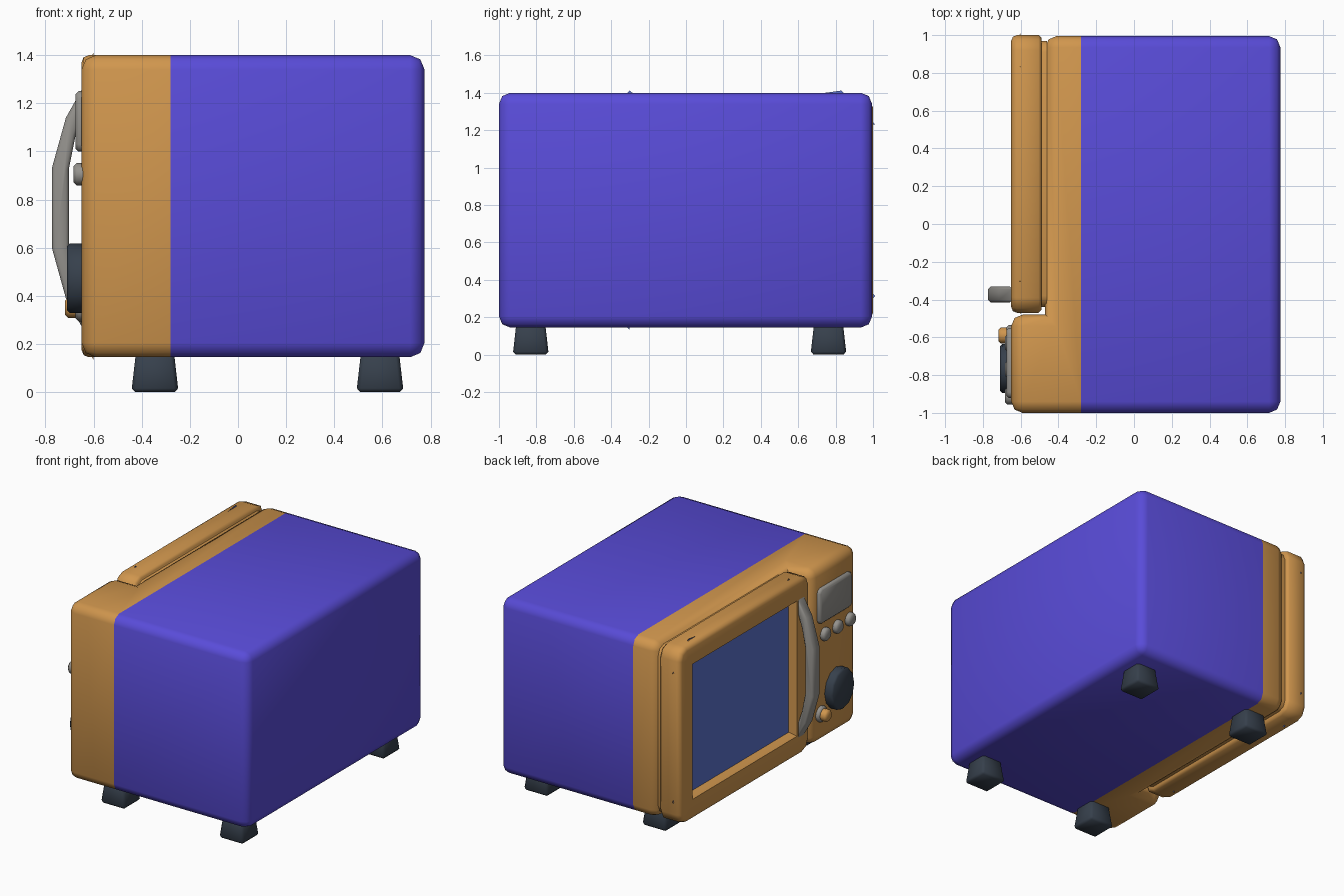
import bpy, bmesh, math
from mathutils import Matrix, Vector

if "Cube" in bpy.data.objects:
    bpy.data.objects.remove(bpy.data.objects["Cube"])


def material(name, rgb):
    m = bpy.data.materials.new(name)
    m.diffuse_color = (*rgb, 1)
    m.use_nodes = True
    m.node_tree.nodes["Principled BSDF"].inputs["Base Color"].default_value = m.diffuse_color
    return m


PURPLE = material("purple", (0.10, 0.072, 0.69))
ORANGE = material("orange", (0.63, 0.305, 0.075))
DARK = material("dark slate", (0.037, 0.051, 0.072))
GREY = material("grey", (0.30, 0.29, 0.27))
BLUE = material("glass blue", (0.105, 0.17, 0.60))


def finish(name, bm, *mats):
    bmesh.ops.recalc_face_normals(bm, faces=bm.faces[:])
    me = bpy.data.meshes.new(name)
    bm.to_mesh(me)
    bm.free()
    ob = bpy.data.objects.new(name, me)
    bpy.context.collection.objects.link(ob)
    for m in mats:
        me.materials.append(m)
    bpy.ops.object.select_all(action='DESELECT')
    ob.select_set(True)
    bpy.context.view_layer.objects.active = ob
    bpy.ops.object.shade_smooth_by_angle(angle=math.radians(50))
    return ob


def bevel(bm, edges, size, segs=2):
    bmesh.ops.bevel(bm, geom=list(edges), offset=size, segments=segs,
                    profile=0.5, affect='EDGES', clamp_overlap=True)


def box(x0, x1, y0, y1, z0, z1):
    bm = bmesh.new()
    bmesh.ops.create_cube(bm, size=1)
    for v in bm.verts:
        v.co = Vector(((x0 + x1) / 2 + v.co.x * (x1 - x0),
                       (y0 + y1) / 2 + v.co.y * (y1 - y0),
                       (z0 + z1) / 2 + v.co.z * (z1 - z0)))
    return bm


def prism(points, along):
    """Extrude a closed outline of 3D points along a vector."""
    bm = bmesh.new()
    f = bm.faces.new([bm.verts.new(p) for p in points])
    r = bmesh.ops.extrude_face_region(bm, geom=[f])
    bmesh.ops.translate(bm, vec=along, verts=[g for g in r["geom"] if isinstance(g, bmesh.types.BMVert)])
    bmesh.ops.recalc_face_normals(bm, faces=bm.faces[:])
    return bm


def along_x(e):
    d = e.verts[0].co - e.verts[1].co
    return abs(d.x) > 0.9 * d.length


def at_x(bm, x):
    return [e for e in bm.edges if all(abs(v.co.x - x) < 1e-4 for v in e.verts)]


def dial(name, x0, x1, y, z, r, mat, sides=12, edge=0.012, ysc=1.0):
    """Round control whose axis points out of the front panel."""
    bm = bmesh.new()
    bmesh.ops.create_cone(bm, cap_ends=True, segments=sides, radius1=r, radius2=r, depth=x1 - x0,
                          matrix=Matrix.Translation(((x0 + x1) / 2, y, z)) @ Matrix.Diagonal((1, ysc, 1, 1))
                          @ Matrix.Rotation(math.pi / 2, 4, 'Y'))
    bevel(bm, at_x(bm, x0), edge, 1)
    return finish(name, bm, mat)


# Casing: L-shaped plan, rounded, split in colour at x = -0.28
plan = [(0.775, -1), (0.775, 0.995), (-0.47, 0.995), (-0.47, -0.48), (-0.65, -0.48), (-0.65, -1)]
bm = prism([(x, y, 0.145) for x, y in plan], Vector((0, 0, 1.255)))
bevel(bm, [e for e in bm.edges if e.is_convex], 0.06)
bmesh.ops.bisect_plane(bm, geom=bm.verts[:] + bm.edges[:] + bm.faces[:],
                       plane_co=(-0.28, 0, 0), plane_no=(1, 0, 0))
for f in bm.faces:
    f.material_index = int(f.calc_center_median().x < -0.28)
finish("casing", bm, PURPLE, ORANGE)

# Door: rounded slab with a recessed window
bm = box(-0.65, -0.49, -0.47, 1.0, 0.145, 1.4)
bevel(bm, [e for e in bm.edges if along_x(e)], 0.08)
bevel(bm, at_x(bm, -0.65), 0.03)
bevel(bm, at_x(bm, -0.49), 0.015, 1)
bm.normal_update()
front = max((f for f in bm.faces if f.normal.x < -0.99), key=lambda f: f.calc_area())
bmesh.ops.inset_region(bm, faces=[front], thickness=0.115, use_even_offset=True)
bmesh.ops.inset_region(bm, faces=[front], thickness=0.012, depth=-0.02, use_even_offset=True)
bmesh.ops.inset_region(bm, faces=[front], thickness=0.012, depth=-0.03, use_even_offset=True)
front.material_index = 1
finish("door", bm, ORANGE, BLUE)

# Seal plate joining door and casing
bm = box(-0.50, -0.46, -0.44, 0.97, 0.175, 1.37)
bevel(bm, [e for e in bm.edges if along_x(e)], 0.06)
finish("door_seal", bm, ORANGE)

# Bowed handle
half_outer = [(-0.772, 0.17), (-0.715, 0.375), (-0.645, 0.50)]
half_inner = [(-0.645, 0.39), (-0.675, 0.30), (-0.703, 0.16)]
up = half_outer + half_inner
outline = up + [(x, -d) for x, d in reversed(up)]
bm = prism([(x, -0.415, 0.765 + d) for x, d in outline], Vector((0, 0.083, 0)))
bevel(bm, [e for e in bm.edges if all(f.normal.length > 0 for f in e.link_faces)
           and any(abs(f.normal.y) > 0.9 for f in e.link_faces)], 0.012, 1)
finish("handle", bm, GREY)

# Display plate
bm = box(-0.675, -0.64, -0.92, -0.55, 1.0, 1.25)
bevel(bm, [e for e in bm.edges if along_x(e)], 0.03)
bevel(bm, at_x(bm, -0.675), 0.012, 1)
finish("display", bm, GREY)

# Row of buttons, knob and start button
for i in range(3):
    dial(f"button_{i + 1}", -0.683, -0.64, -0.63 - 0.14 * i, 0.905, 0.046, GREY)
dial("knob", -0.71, -0.64, -0.765, 0.473, 0.145, DARK, ysc=0.9)
dial("start_ring", -0.675, -0.64, -0.59, 0.35, 0.056, GREY)
dial("start_button", -0.718, -0.66, -0.59, 0.35, 0.042, ORANGE)

# Tapered feet
for ix, x in enumerate((-0.345, 0.59)):
    for iy, y in enumerate((-0.83, 0.762)):
        bm = box(x - 0.098, x + 0.098, y - 0.096, y + 0.096, 0.0, 0.17)
        for v in bm.verts:
            if v.co.z > 0.1:
                v.co.x = x + (v.co.x - x) * 0.8
                v.co.y = y + (v.co.y - y) * 0.8
        bevel(bm, bm.edges[:], 0.016, 1)
        finish(f"foot_{ix * 2 + iy + 1}", bm, DARK)
